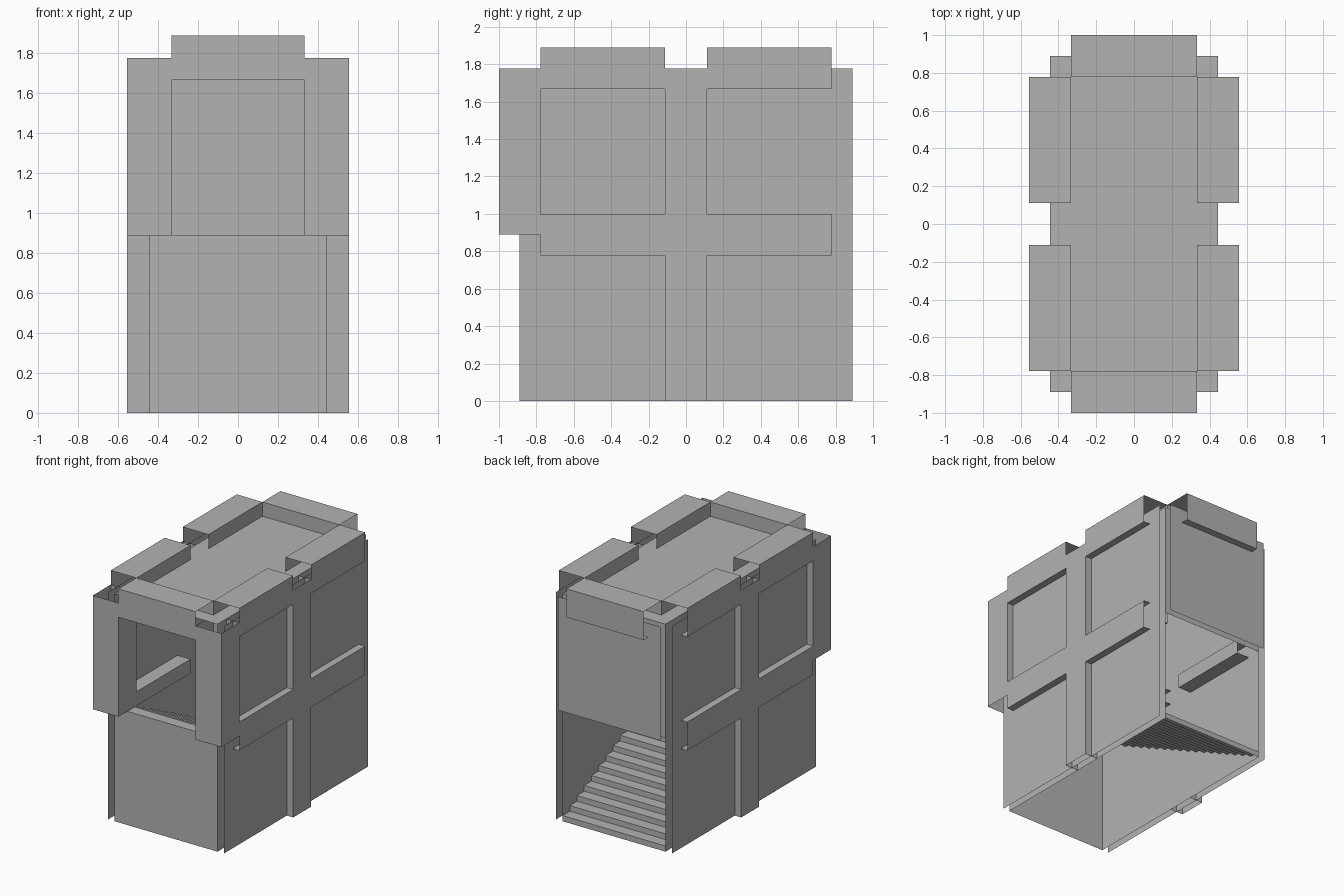
import bpy
import bmesh

if "Cube" in bpy.data.objects:
    bpy.data.objects.remove(bpy.data.objects["Cube"], do_unlink=True)

grey = bpy.data.materials.new("plain_grey")
grey.use_nodes = True
grey.diffuse_color = (0.45, 0.45, 0.45, 1)
grey.node_tree.nodes["Principled BSDF"].inputs["Base Color"].default_value = grey.diffuse_color

U = 1 / 9                 # building grid
HX, HY = 4 * U, 8 * U     # half width and half depth of the rooms
STOREY = 8 * U
SKIN = U / 2              # gap between inner lining and outer skin


def place(axis, p, t):
    """Put a 2D profile point at distance t along the sweep axis."""
    return {"x": (t, p[0], p[1]), "y": (p[0], t, p[1]), "z": (p[0], p[1], t)}[axis]


def sweep(name, profile, axis, start, end, mirror=False, closed=False):
    """Sweep a profile along an axis into an open thin shell."""
    bm = bmesh.new()
    rings = [[bm.verts.new(place(axis, p, t)) for p in profile] for t in (start, end)]
    n = len(profile)
    for i in range(n if closed else n - 1):
        j = (i + 1) % n
        bm.faces.new((rings[0][i], rings[0][j], rings[1][j], rings[1][i]))
    bmesh.ops.recalc_face_normals(bm, faces=bm.faces)
    mesh = bpy.data.meshes.new(name)
    bm.to_mesh(mesh)
    bm.free()
    mesh.materials.append(grey)
    obj = bpy.data.objects.new(name, mesh)
    bpy.context.collection.objects.link(obj)
    if mirror:
        obj.modifiers.new("Mirror", "MIRROR").use_mirror_merge = False
    return obj


def trim_profile(edge, level, closed=False):
    """Channel hooked over the edge of a floor: underside, outer face, top, lip."""
    s = 1 if edge > 0 else -1
    pts = [(edge, level - U), (edge + s * U, level - U), (edge + s * U, level + U),
           (edge - s * U, level + U), (edge - s * U, level)]
    return pts + [(edge, level)] if closed else pts


# Side walls and middle pillars, one set per storey
for floor, label in enumerate(("lower", "upper")):
    z0, z1 = floor * STOREY, (floor + 1) * STOREY
    sweep(label + "_side_walls", [(HX + SKIN, -HY), (HX + SKIN, HY)], "z", z0, z1, True)
    sweep(label + "_side_linings", [(HX, -HY), (HX, HY)], "z", z0, z1, True)
    sweep(label + "_middle_pillars",
          [(HX, -U), (HX + U, -U), (HX + U, U), (HX, U)], "z", z0, z1, True)

# Front wall below, back wall above
sweep("front_wall", [(-HX, -HY), (HX, -HY)], "z", 0, STOREY)
sweep("back_wall", [(-HX, HY + SKIN), (HX, HY + SKIN)], "z", STOREY, 2 * STOREY)
sweep("back_lining", [(-HX, HY), (HX, HY)], "z", STOREY, 2 * STOREY)

# Hollow front corner pillars
sweep("front_corner_pillars",
      [(HX + U, -HY + U), (HX + U, -HY - U), (HX - U, -HY - U), (HX - U, -HY + U)],
      "z", STOREY, 2 * STOREY, True, True)

# Roof
sweep("roof", [(-HX, 2 * STOREY), (HX, 2 * STOREY)], "y", -HY, HY)

# Side trims at the middle and top, in front and behind the pillars
for label, level, inner in (("middle", STOREY, True), ("roof", 2 * STOREY, False)):
    for end, a, b in (("front", -7 * U, -U), ("back", U, 7 * U)):
        sweep(label + "_side_trims_" + end, trim_profile(HX, level, inner), "y", a, b, True)

# End trims of the roof
for end, edge in (("front", -HY), ("back", HY)):
    sweep("roof_trim_" + end, trim_profile(edge, 2 * STOREY), "x", -3 * U, 3 * U)

# Staircase rising from the open back to the front
STEPS = 20
run, rise = 2 * HY / STEPS, STOREY / STEPS
stair = [(HY, 0)]
for i in range(STEPS):
    y, z = HY - i * run, (i + 1) * rise
    stair += [(y, z), (y - run, z)]
sweep("staircase", stair, "x", -HX, HX)
